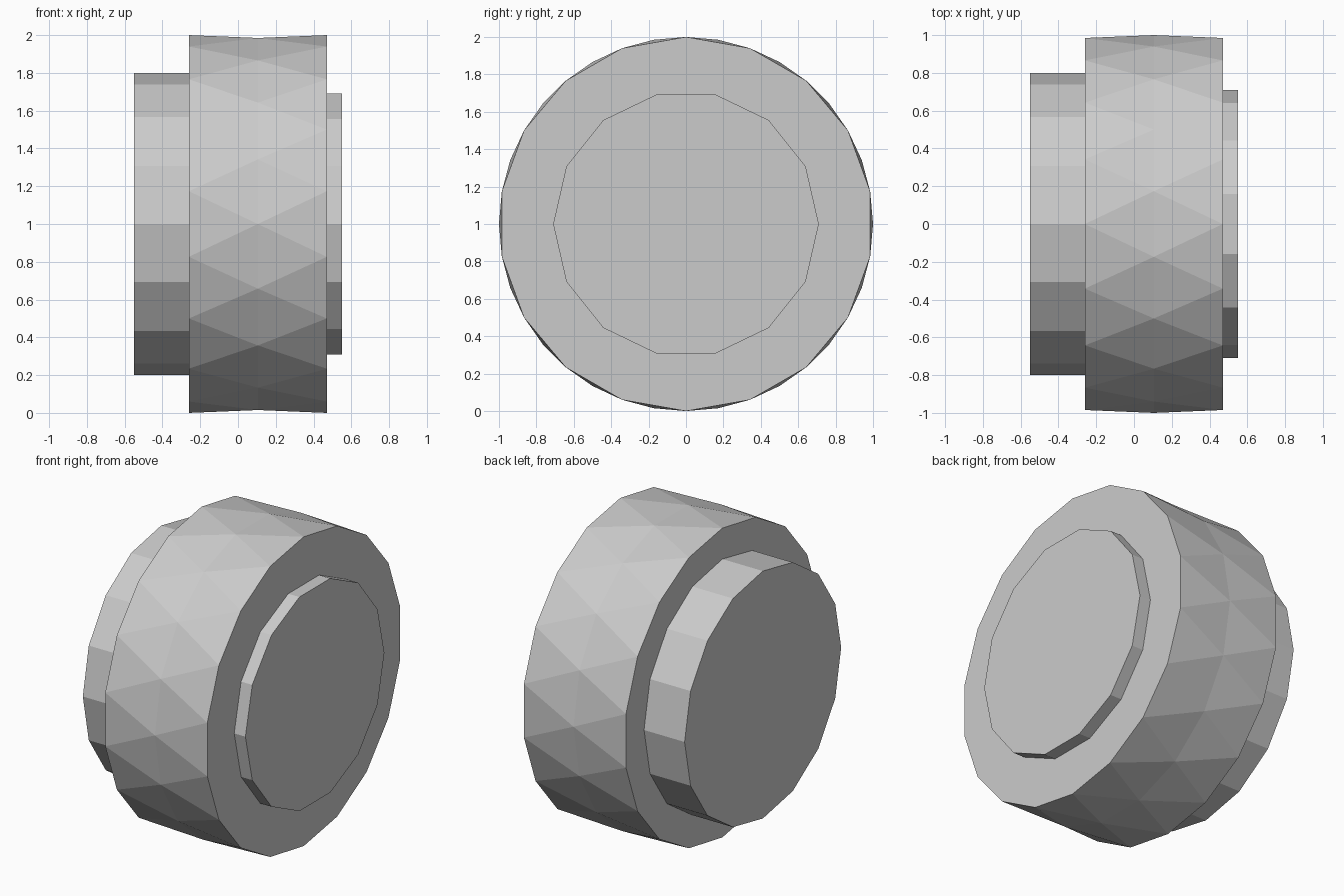
import bpy, bmesh
from math import cos, sin, tau

if "Cube" in bpy.data.objects:
    bpy.data.objects.remove(bpy.data.objects["Cube"])

CENTRE_Z = 1.0


def lathe_rings(name, sides, rings):
    """Flat-shaded solid along x. rings: (x, radius, turn in steps from the top)."""
    bm = bmesh.new()
    loops = []
    for x, r, turn in rings:
        angles = [tau * (i + turn) / sides for i in range(sides)]
        loops.append([bm.verts.new((x, r * sin(a), CENTRE_Z + r * cos(a))) for a in angles])
    for k in range(len(rings) - 1):
        a, b = loops[k], loops[k + 1]
        shift = rings[k + 1][2] - rings[k][2]
        for i in range(sides):
            j = (i + 1) % sides
            if shift == 0:
                bm.faces.new((a[i], a[j], b[j], b[i]))
            elif shift > 0:   # staggered rings joined by triangles
                bm.faces.new((a[i], a[j], b[i]))
                bm.faces.new((a[j], b[j], b[i]))
            else:
                bm.faces.new((a[i], b[j], b[i]))
                bm.faces.new((a[i], a[j], b[j]))
    bm.faces.new(loops[0])
    bm.faces.new(loops[-1])
    bmesh.ops.recalc_face_normals(bm, faces=bm.faces)
    mesh = bpy.data.meshes.new(name)
    bm.to_mesh(mesh)
    bm.free()
    obj = bpy.data.objects.new(name, mesh)
    bpy.context.collection.objects.link(obj)
    return obj


# Tyre: 18 sides, middle ring turned half a step for the diamond facets
lathe_rings("tyre", 18, [(-0.26, 1.0, 0), (0.105, 1.0, 0.5), (0.47, 1.0, 0)])

# Inner hub: 16 sides
lathe_rings("inner_hub", 16, [(-0.55, 0.8, 0), (-0.25, 0.8, 0)])

# Outer hub cap: 14 sides, corners on the horizontal
lathe_rings("outer_hub_cap", 14, [(0.46, 0.71, 0.5), (0.55, 0.71, 0.5)])
